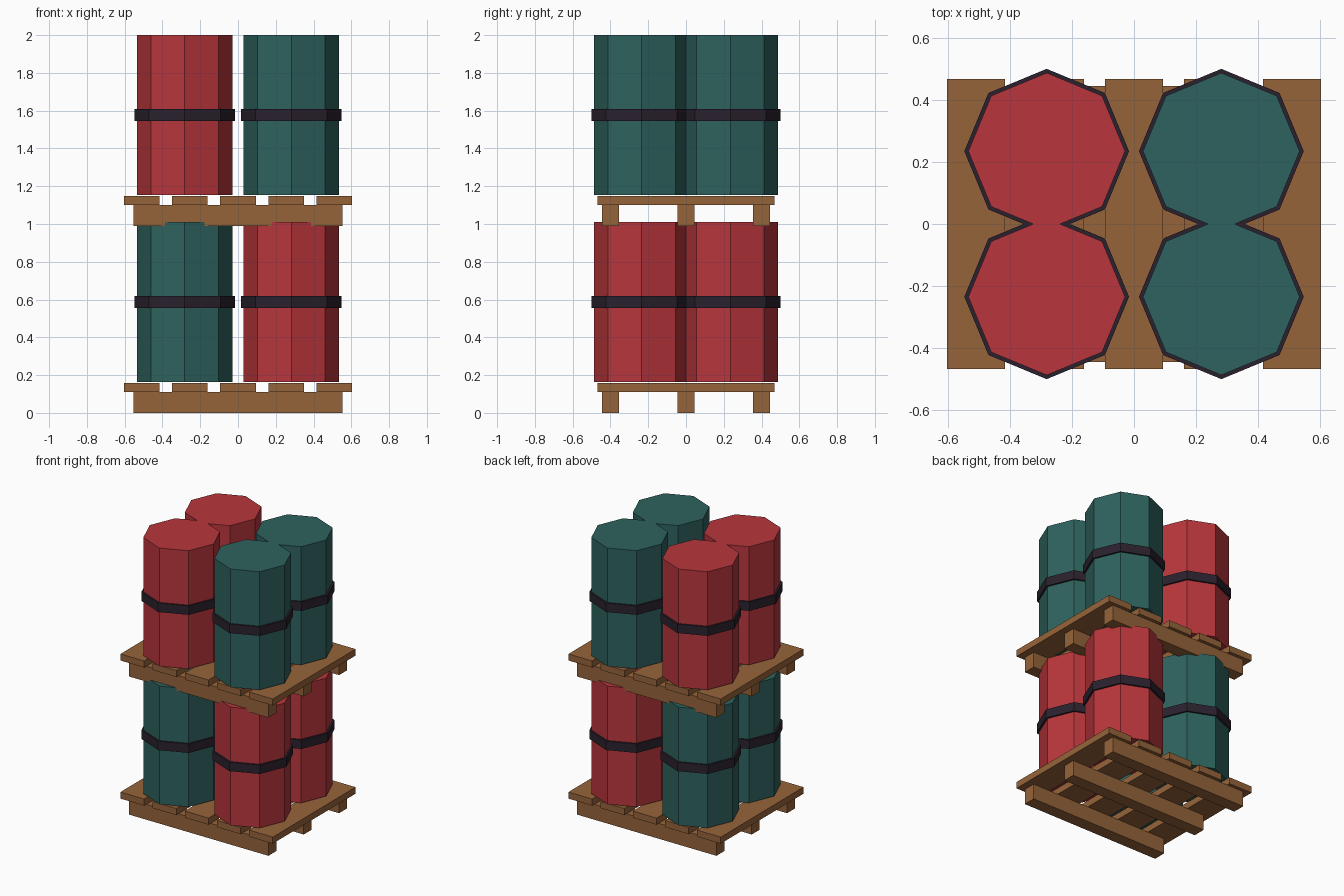
import bpy
import bmesh
from math import cos, sin, tau

cube = bpy.data.objects.get("Cube")
if cube:
    bpy.data.objects.remove(cube, do_unlink=True)


def material(name, colour):
    m = bpy.data.materials.new(name)
    m.use_nodes = True
    m.diffuse_color = (*colour, 1)
    m.node_tree.nodes["Principled BSDF"].inputs["Base Color"].default_value = (*colour, 1)
    return m


RED = material("barrel_red", (0.479, 0.037, 0.045))
TEAL = material("barrel_teal", (0.027, 0.122, 0.112))
WOOD = material("pallet_wood", (0.305, 0.127, 0.042))
DARK = material("dark_band", (0.023, 0.015, 0.026))


def prism(name, outline, z0, z1, mat):
    """Flat-shaded solid: an outline in plan, raised from z0 to z1."""
    bm = bmesh.new()
    base = bm.faces.new([bm.verts.new((x, y, z0)) for x, y in outline])
    top = bmesh.ops.extrude_face_region(bm, geom=[base], use_keep_orig=True)
    for v in top["geom"]:
        if isinstance(v, bmesh.types.BMVert):
            v.co.z = z1
    bmesh.ops.recalc_face_normals(bm, faces=bm.faces)
    mesh = bpy.data.meshes.new(name)
    bm.to_mesh(mesh)
    bm.free()
    mesh.materials.append(mat)
    obj = bpy.data.objects.new(name, mesh)
    bpy.context.collection.objects.link(obj)


def board(name, x, y, half_x, half_y, z0, z1):
    corners = [(-1, -1), (1, -1), (1, 1), (-1, 1)]
    prism(name, [(x + a * half_x, y + b * half_y) for a, b in corners], z0, z1, WOOD)


def octagon(x, y, r):
    return [(x + r * cos(tau * i / 8), y + r * sin(tau * i / 8)) for i in range(8)]


def tier(level, z, right_mat, left_mat):
    # Pallet: three runners along x, five slats across them
    for i in (-1, 0, 1):
        board(f"{level}_runner", 0, i * 0.4, 0.553, 0.045, z, z + 0.11)
    for i in range(-2, 3):
        board(f"{level}_slat", i * 0.255, 0, 0.094, 0.469, z + 0.11, z + 0.157)
    # Four banded octagonal barrels
    for side, mat in ((-1, right_mat), (1, left_mat)):
        for depth in (-1, 1):
            x, y = side * 0.282, depth * 0.235
            prism(f"{level}_barrel", octagon(x, y, 0.253), z + 0.163, z + 1.01, mat)
            prism(f"{level}_band", octagon(x, y, 0.266), z + 0.556, z + 0.62, DARK)


tier("lower", 0, TEAL, RED)
tier("upper", 0.99, RED, TEAL)
